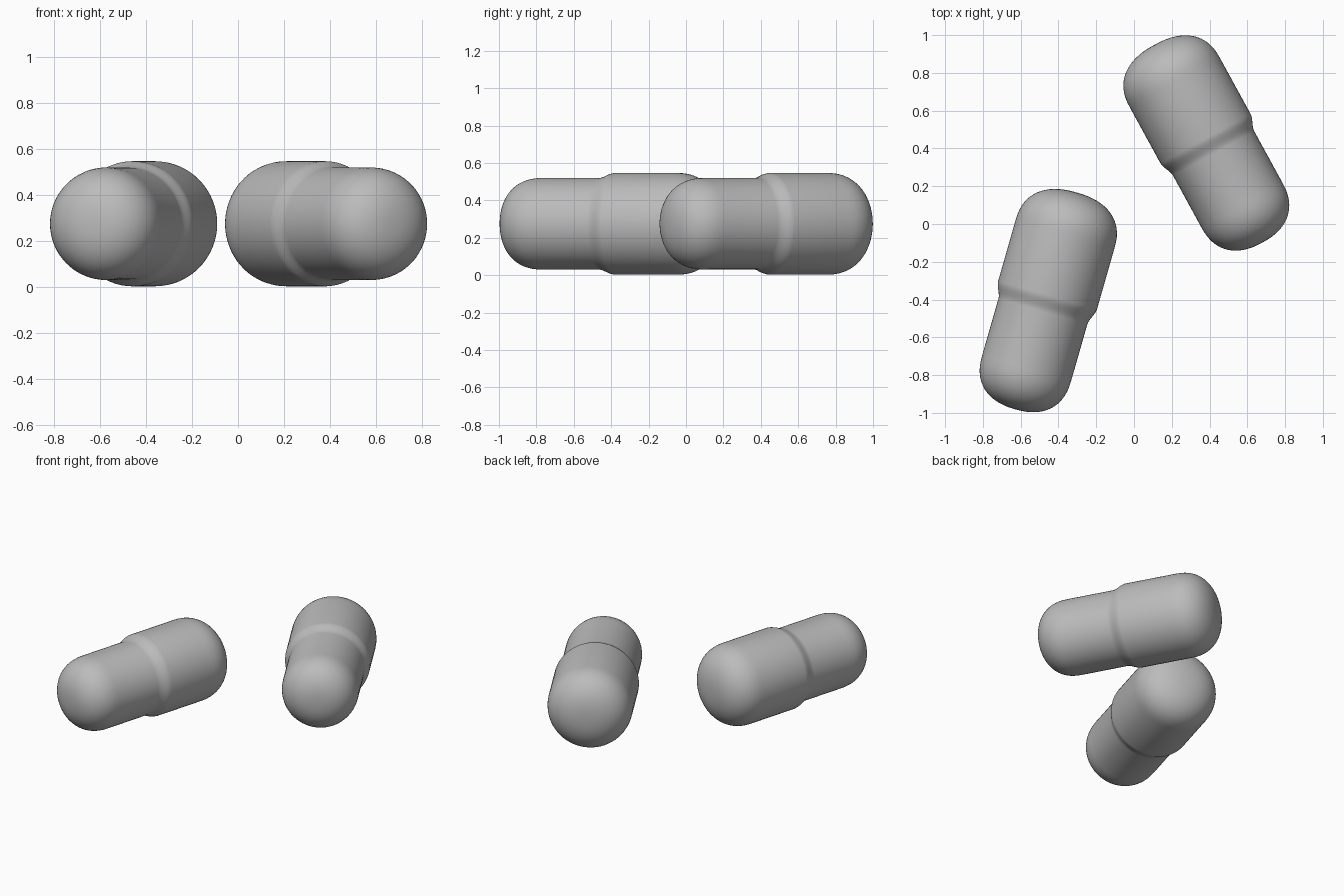
import bpy, bmesh, math
from mathutils import Matrix, Vector

cube = bpy.data.objects.get("Cube")
if cube:
    bpy.data.objects.remove(cube)

grey = bpy.data.materials.new("soft grey")
grey.use_nodes = True
grey.diffuse_color = (0.5, 0.5, 0.5, 1)
grey.node_tree.nodes["Principled BSDF"].inputs["Base Color"].default_value = (0.5, 0.5, 0.5, 1)

CAP_R, BODY_R = 0.272, 0.245      # wide and narrow shell radii
CAP_END, BODY_END = 0.61, -0.583  # tips along the axis
DOME = 0.225
STEPS, SIDES = 16, 64


def dome(radius, tip, sign):
    """Flattened rounded end, from the tip to the straight wall."""
    points = []
    for i in range(STEPS + 1):
        t = math.pi / 2 * i / STEPS
        r = radius * math.sin(t) ** 0.85
        points.append((r, tip - sign * DOME * (1 - max(math.cos(t), 0) ** 0.85)))
    return points


def capsule(name, location, angle):
    # Half outline: narrow end, smooth step at the seam, wide end
    outline = dome(BODY_R, BODY_END, -1)
    for i in range(9):
        t = i / 8
        blend = t * t * (3 - 2 * t)
        outline.append((BODY_R + (CAP_R - BODY_R) * blend, -0.045 + 0.09 * t))
    outline += reversed(dome(CAP_R, CAP_END, 1))

    # Revolve the outline about the long axis
    bm = bmesh.new()
    verts = [bm.verts.new((r, 0, z)) for r, z in outline]
    edges = [bm.edges.new(pair) for pair in zip(verts, verts[1:])]
    bmesh.ops.spin(bm, geom=verts + edges, cent=(0, 0, 0), axis=(0, 0, 1),
                   angle=math.tau, steps=SIDES)
    bmesh.ops.remove_doubles(bm, verts=bm.verts, dist=0.0005)
    # Lay it down with the wide end to the back
    lay = Matrix.Rotation(-math.pi / 2, 4, "X")
    bmesh.ops.transform(bm, matrix=lay, verts=bm.verts)
    bmesh.ops.recalc_face_normals(bm, faces=bm.faces)
    for face in bm.faces:
        face.smooth = True
    mesh = bpy.data.meshes.new(name)
    bm.to_mesh(mesh)
    bm.free()
    mesh.materials.append(grey)
    obj = bpy.data.objects.new(name, mesh)
    obj.location = Vector(location)
    obj.rotation_euler.z = math.radians(angle)
    bpy.context.collection.objects.link(obj)


capsule("right_capsule", (-0.47, -0.42, 0.275), -16)
capsule("left_capsule", (0.40, 0.413, 0.275), 28.7)
